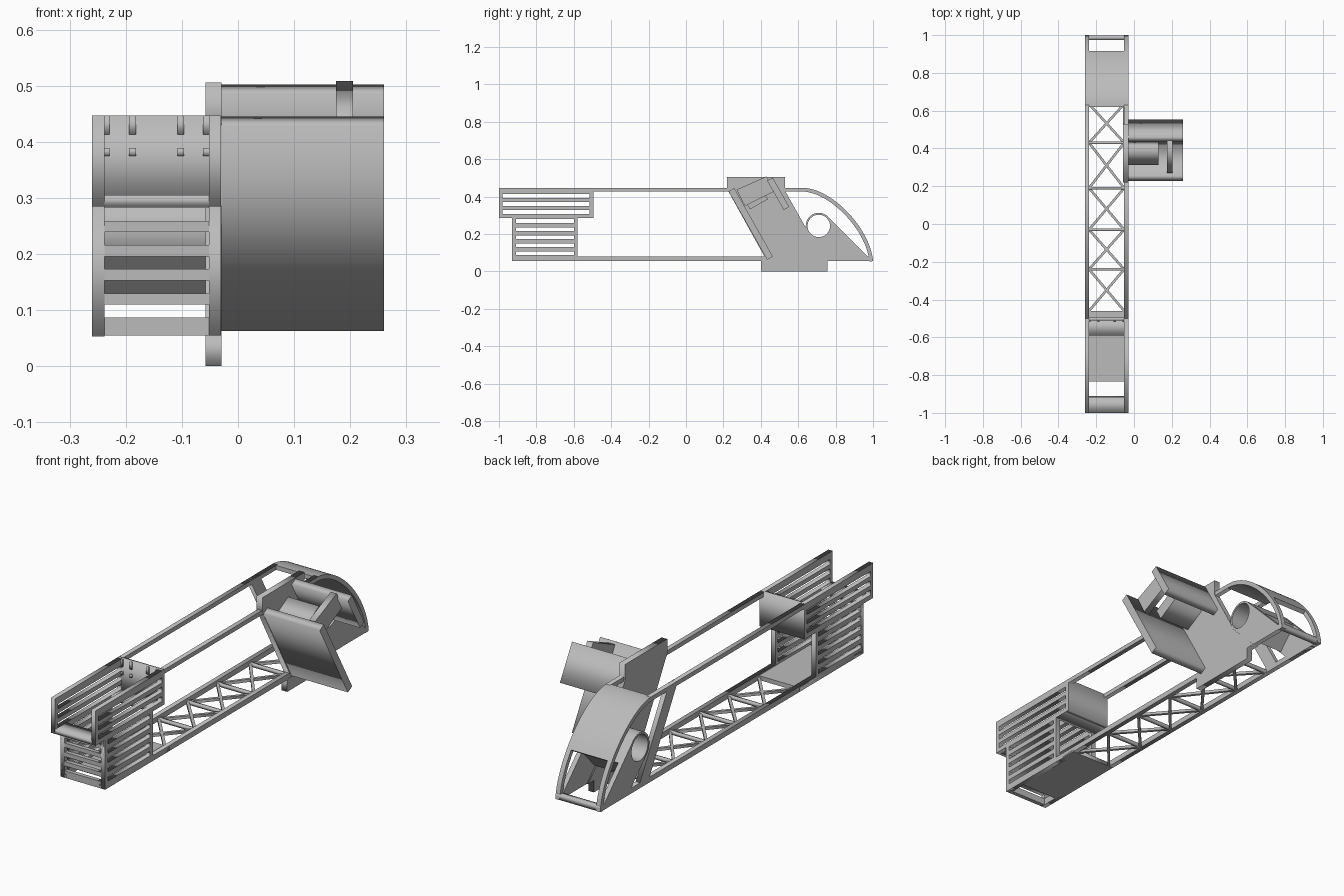
import bpy, math
from mathutils import Matrix, Vector
from mathutils.geometry import interpolate_bezier

if "Cube" in bpy.data.objects:
    bpy.data.objects.remove(bpy.data.objects["Cube"], do_unlink=True)

grey = bpy.data.materials.new("plain_grey")
grey.use_nodes = True
COL = (0.5, 0.5, 0.5, 1)
grey.diffuse_color = COL
grey.node_tree.nodes["Principled BSDF"].inputs["Base Color"].default_value = COL

# Overall limits of the frame and its wall thickness
X0, X1, T = -0.26, -0.03, 0.022
WALLS = {"right": (X0, X0 + T), "left": (X1 - T, X1)}
BOTTOM, TOP = 0.055, 0.447
SIDE = Matrix(((0, 0, 1, 0), (1, 0, 0, 0), (0, 1, 0, 0), (0, 0, 0, 1)))
FRONT = Matrix(((1, 0, 0, 0), (0, 0, -1, 0), (0, 1, 0, 0), (0, 0, 0, 1)))
FLAT = Matrix.Identity(4)


def extrude(name, loops, a, b, frame=SIDE):
    """Extrude an outline with holes between depths a and b."""
    cu = bpy.data.curves.new(name, "CURVE")
    cu.dimensions, cu.fill_mode, cu.extrude = "2D", "BOTH", abs(b - a) / 2
    for loop in loops:
        sp = cu.splines.new("POLY")
        sp.points.add(len(loop) - 1)
        for p, q in zip(sp.points, loop):
            p.co = (q[0], q[1], 0, 1)
        sp.use_cyclic_u = True
    cu.materials.append(grey)
    ob = bpy.data.objects.new(name, cu)
    bpy.context.collection.objects.link(ob)
    ob.matrix_world = frame @ Matrix.Translation((0, 0, (a + b) / 2))
    bpy.ops.object.select_all(action="DESELECT")
    ob.select_set(True)
    bpy.context.view_layer.objects.active = ob
    bpy.ops.object.convert(target="MESH")
    return bpy.context.object


def rect(u0, u1, v0, v1):
    return [(u0, v0), (u1, v0), (u1, v1), (u0, v1)]


def box(name, x, y, z):
    return extrude(name, [rect(*y, *z)], *x)


def slanted(u, v, length, thick, lean):
    """Rectangle centred at u, v with its long axis leaning from vertical."""
    d = Vector((math.sin(lean), -math.cos(lean)))
    n = Vector((-d.y, d.x))
    c = Vector((u, v))
    return [c + d * length / 2 * i + n * thick / 2 * j
            for i, j in ((-1, -1), (1, -1), (1, 1), (-1, 1))]


def smooth(ob):
    bpy.context.view_layer.objects.active = ob
    bpy.ops.object.shade_smooth_by_angle(angle=math.radians(30))


def arc(c, r, a, b, n):
    return [(c[0] + r * math.cos(math.radians(a + (b - a) * i / n)),
             c[1] + r * math.sin(math.radians(a + (b - a) * i / n))) for i in range(n + 1)]


PITCH, SLOT = 0.043, 0.023
low_rows = [0.087 + PITCH * i for i in range(5)]
high_rows = [0.306 + PITCH * i for i in range(3)]

# Tail arch outline, offset inwards for its thickness
pts = interpolate_bezier(Vector((0.62, TOP)), Vector((0.78, TOP)),
                         Vector((0.985, 0.23)), Vector((1, BOTTOM)), 33)
pts = [Vector((p[0], p[1])) for p in pts]


def strip(points, thick):
    inner = []
    for i, p in enumerate(points):
        t = (points[min(i + 1, len(points) - 1)] - points[max(i - 1, 0)]).normalized()
        inner.append(p + Vector((t.y, -t.x)) * thick)
    return points + inner[::-1]


# Tube ring and triangular tail plate outline
C, R = (0.71, 0.243), 0.07
ring = arc(C, R, 45, 225, 24)
bore = arc(C, 0.06, 0, 350, 35)
tail = ring + [(0.80, BOTTOM), (0.99, BOTTOM), (0.975, 0.077)]

# Side walls
for side, xs in WALLS.items():
    extrude(side + "_upper_slatted_wall", [rect(-1, -0.5, 0.285, TOP)] +
            [rect(-0.98, -0.515, z, z + SLOT) for z in high_rows], *xs)
    extrude(side + "_lower_slatted_wall", [rect(-0.93, -0.58, BOTTOM, 0.285)] +
            [rect(-0.91, -0.60, z, z + SLOT - 0.003) for z in low_rows], *xs)
    box(side + "_top_rail", xs, (-0.5, 0.63), (0.427, TOP))
    box(side + "_bottom_rail", xs, (-0.58, 0.99), (BOTTOM, 0.08))
    smooth(extrude(side + "_tail_rail", [strip(pts, 0.02)], *xs))
    smooth(extrude(side + "_tail_plate", [tail, bore], *xs))

# Slanted brace in the right wall
extrude("right_brace", [[(0.43, TOP), (0.50, TOP), (0.72, 0.06), (0.65, 0.06)]], *WALLS["right"])

# Tail cover, end beam and tube block
smooth(extrude("tail_cover", [strip([p for p in pts if p.x < 0.925], 0.02)], X0, X1))
box("tail_end_beam", (X0, X1), (0.975, 0.998), (BOTTOM, 0.08))
smooth(extrude("tube_block", [ring + [(0.743, 0.118), (0.834, 0.214)], bore], X0 + T, X1 - T))

# Basket: front slats, back panel, floors
extrude("lower_front_wall", [rect(X0, X1, BOTTOM, 0.285)] +
        [rect(X0 + T, X1 - T, z, z + SLOT) for z in low_rows], 0.91, 0.93, FRONT)
box("back_panel", (X0, X1), (-0.512, -0.495), (0.285, TOP))
box("upper_front_floor", (X0, X1), (-1, -0.915), (0.285, 0.305))
box("upper_back_floor", (X0, X1), (-0.59, -0.5), (0.285, 0.305))
extrude("basket_floor", [rect(X0, X1, -0.93, -0.46),
                         rect(X0 + T, X1 - T, -0.912, -0.835)], BOTTOM, 0.075, FLAT)

# Small fixing marks on the back panel
for x in (-0.235, -0.188, -0.102, -0.056):
    box("panel_tab", (x - 0.006, x + 0.006), (-0.518, -0.511), (0.413, TOP))
    box("panel_stud", (x - 0.006, x + 0.006), (-0.518, -0.511), (0.375, 0.389))

# Floor truss: cross bars and diagonal pairs
nodes = [-0.46, -0.24, -0.03, 0.19, 0.43, 0.635]
for y in nodes[1:]:
    box("truss_bar", (X0 + T, X1 - T), (y - 0.007, y + 0.007), (BOTTOM, 0.07))
for a, b in zip(nodes, nodes[1:]):
    w = X1 - X0 - 2 * T
    for s in (-1, 1):
        bar = slanted((X0 + X1) / 2, (a + b) / 2, math.hypot(w, b - a), 0.013,
                      s * math.atan2(w, b - a))
        extrude("truss_diagonal", [bar], BOTTOM, 0.068, FLAT)

# Mounting plate on the left side
extrude("mounting_plate", [[(0.22, 0.506), (0.53, 0.506), (0.53, 0.43), (0.64, 0.235),
                            (0.66, 0.194), (0.80, BOTTOM), (0.757, BOTTOM), (0.757, 0),
                            (0.402, 0), (0.402, 0.06), (0.43, 0.06), (0.22, 0.44)]], -0.058, X1 + 0.001)

# Leaning bracket: large and small plates joined by a rib and a block
LEAN = math.radians(29.5)
extrude("large_plate", [slanted(0.346, 0.254, 0.42, 0.035, LEAN)], X1, 0.26)
extrude("small_plate", [slanted(0.493, 0.415, 0.18, 0.034, LEAN)], X1, 0.26)
extrude("bracket_rib", [[(0.27, 0.437), (0.43, 0.508), (0.475, 0.43), (0.315, 0.35)]], 0.175, 0.205)
extrude("bracket_block", [slanted(0.375, 0.385, 0.06, 0.11, LEAN)], X1, 0.13)
